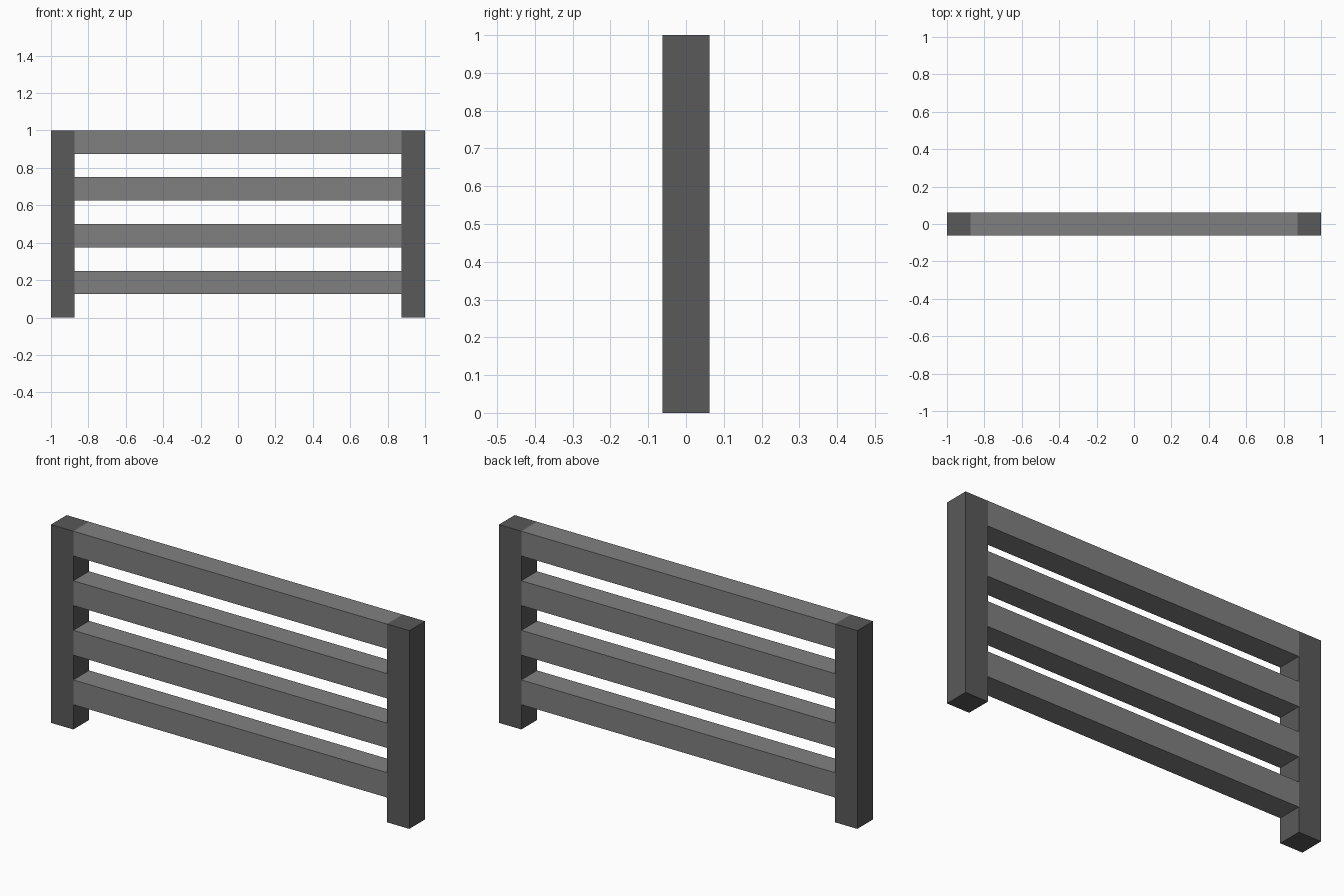
import bpy

cube = bpy.data.objects.get("Cube")
if cube:
    bpy.data.objects.remove(cube, do_unlink=True)

BEAM = 0.125      # square section shared by posts and rails
HEIGHT = 1.0
HALF = 1.0        # half of the overall width


def make_material(name, grey):
    mat = bpy.data.materials.new(name)
    mat.use_nodes = True
    colour = (grey, grey, grey, 1.0)
    mat.diffuse_color = colour
    mat.node_tree.nodes["Principled BSDF"].inputs["Base Color"].default_value = colour
    return mat


def box(name, size, centre, mat):
    bpy.ops.mesh.primitive_cube_add(size=1, location=centre)
    obj = bpy.context.object
    obj.name = name
    obj.scale = size
    bpy.ops.object.transform_apply(location=False, rotation=False, scale=True)
    obj.data.materials.append(mat)
    return obj


dark_grey = make_material("dark grey", 0.1)
mid_grey = make_material("mid grey", 0.216)

# Upright end posts
for side, sign in (("left", 1), ("right", -1)):
    box(side + "_post", (BEAM, BEAM, HEIGHT),
        (sign * (HALF - BEAM / 2), 0, HEIGHT / 2), dark_grey)

# Four evenly spaced rails between the posts, the last flush with the top
for i in range(4):
    top = HEIGHT * (i + 1) / 4
    box(f"rail_{i + 1}", (2 * (HALF - BEAM), BEAM, BEAM),
        (0, 0, top - BEAM / 2), mid_grey)
